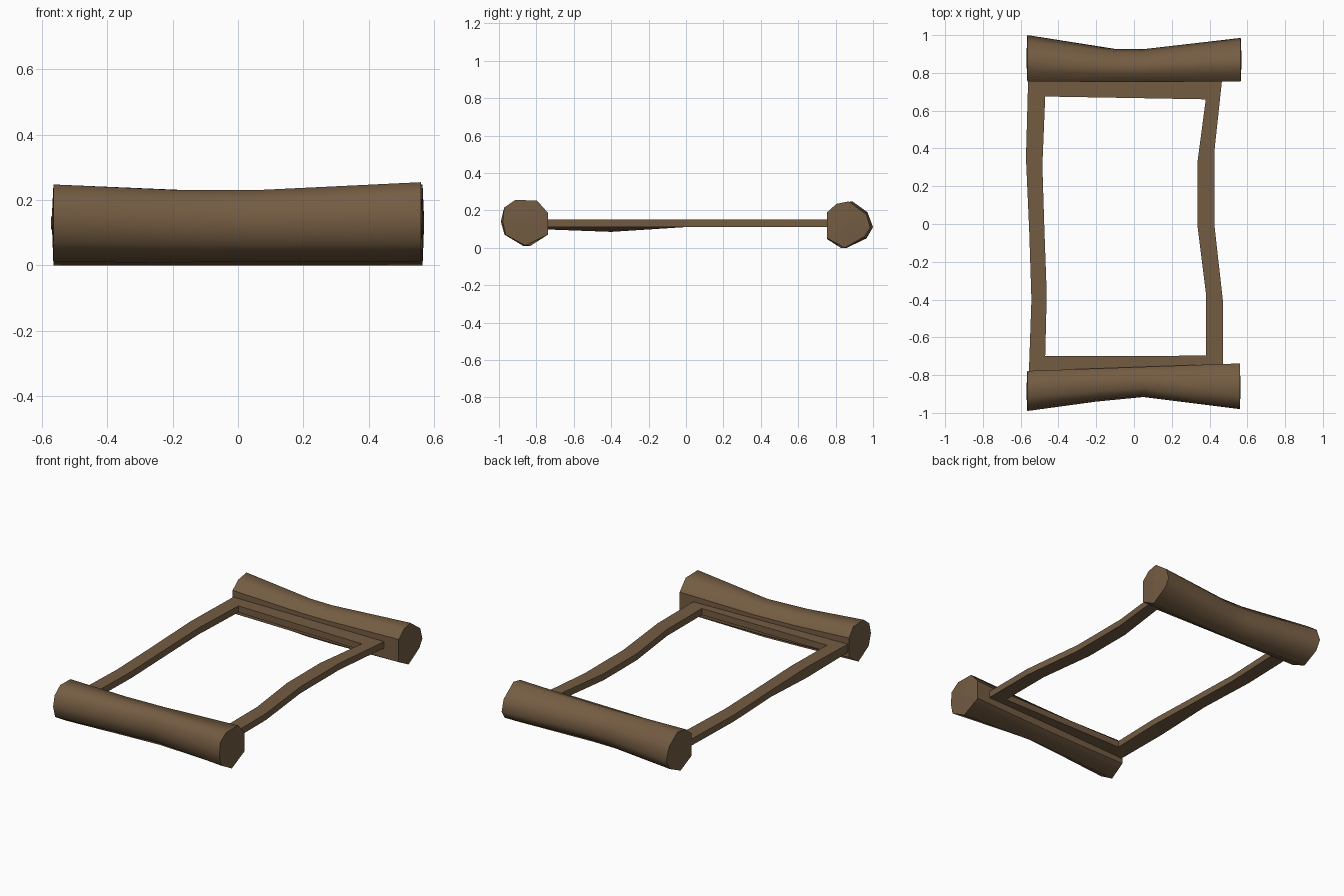
import bpy
import bmesh

if "Cube" in bpy.data.objects:
    bpy.data.objects.remove(bpy.data.objects["Cube"])

wood = bpy.data.materials.new("brown wood")
wood.diffuse_color = (0.174, 0.107, 0.055, 1)
wood.use_nodes = True
wood.node_tree.nodes["Principled BSDF"].inputs["Base Color"].default_value = wood.diffuse_color


def finish(name, bm):
    bmesh.ops.recalc_face_normals(bm, faces=bm.faces[:])
    mesh = bpy.data.meshes.new(name)
    bm.to_mesh(mesh)
    bm.free()
    mesh.materials.append(wood)
    obj = bpy.data.objects.new(name, mesh)
    bpy.context.collection.objects.link(obj)
    return obj


def log(name, left, right, stations):
    """Loft between two eight-sided end sections (y, z), pinched by (x, depth, height).
    The first two section points are the flat inner face."""
    bm = bmesh.new()
    rings = []
    for x, depth, height in stations:
        t = (x + 0.565) / 1.13
        sec = [(a[0] + (b[0] - a[0]) * t, a[1] + (b[1] - a[1]) * t) for a, b in zip(left, right)]
        inner = sec[0][0]
        rings.append([bm.verts.new((x, inner + (y - inner) * depth, z * height)) for y, z in sec])
    for r0, r1 in zip(rings, rings[1:]):
        for i in range(8):
            j = (i + 1) % 8
            f = bm.faces.new((r0[i], r0[j], r1[j], r1[i]))
            f.smooth = i != 0          # inner face stays flat
    # shallow domed end caps
    for ring, bulge in ((rings[0], -0.005), (rings[-1], 0.005)):
        cy = sum(v.co.y for v in ring) / 8
        cz = sum(v.co.z for v in ring) / 8
        hub = bm.verts.new((ring[0].co.x + bulge, cy, cz))
        for i in range(8):
            bm.faces.new((ring[i], ring[(i + 1) % 8], hub))
    finish(name, bm)


# Back log
log("back_log",
    [(.755, .05), (.755, .19), (.81, .235), (.89, .248), (.97, .19), (1.0, .11), (.965, .05), (.86, .0)],
    [(.755, .05), (.755, .19), (.805, .235), (.87, .248), (.965, .178), (.985, .108), (.955, .06), (.85, .0)],
    [(-.565, 1, 1), (-.1, .72, .92), (.05, .72, .92), (.565, 1, 1)])

# Front log, slightly askew
log("front_log",
    [(-.778, .07), (-.778, .19), (-.82, .245), (-.92, .248), (-.975, .205), (-.99, .14), (-.97, .07), (-.87, .01)],
    [(-.738, .07), (-.738, .187), (-.797, .253), (-.914, .255), (-.972, .215), (-.98, .14), (-.965, .07), (-.86, .012)],
    [(-.565, 1, 1), (-.2, .79, .925), (.05, .70, .915), (.56, 1, 1)])

# Crooked stretcher frame: (outer xy, inner xy, outer bottom z) around the ring
frame = [
    ((-.56, .78), (-.47, .675), .11),
    ((-.572, .35), (-.485, .31), .11),
    ((-.555, -.03), (-.475, -.01), .11),
    ((-.543, -.40), (-.462, -.37), .085),
    ((-.557, -.80), (-.47, -.70), .10),
    ((.47, -.80), (.38, -.697), .11),
    ((.47, -.40), (.38, -.36), .11),
    ((.425, .0), (.335, .0), .11),
    ((.425, .38), (.335, .32), .11),
    ((.468, .78), (.38, .66), .11),
]
bm = bmesh.new()
rings = [[bm.verts.new(p) for p in ((*o, .15), (*i, .15), (*i, .11), (*o, zb))] for o, i, zb in frame]
for k, r0 in enumerate(rings):
    r1 = rings[(k + 1) % len(rings)]
    for i in range(4):
        j = (i + 1) % 4
        bm.faces.new((r0[i], r0[j], r1[j], r1[i]))
finish("stretcher_frame", bm)
